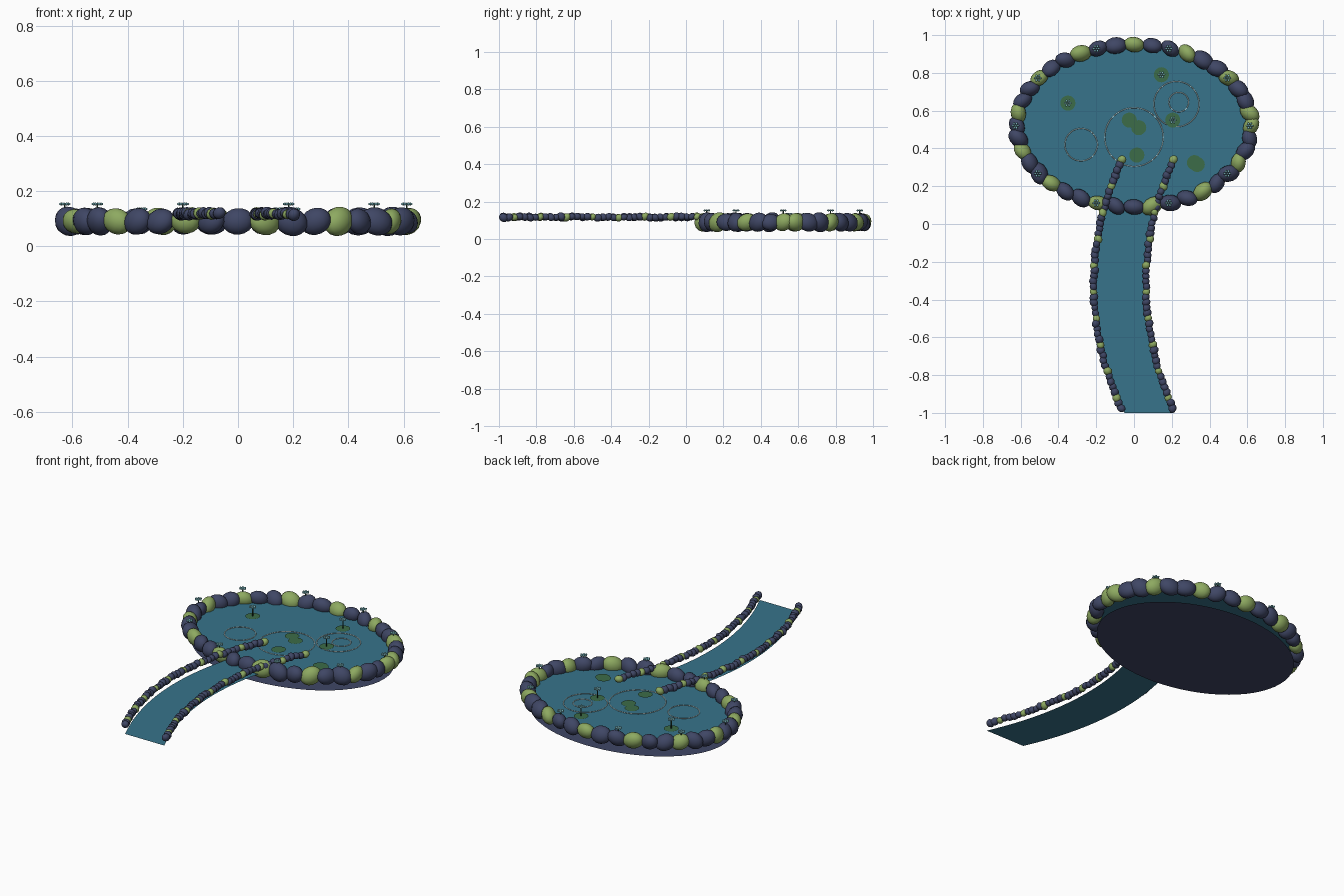
import bpy
import bmesh
import math
import random
from mathutils import Matrix, Vector, Euler

random.seed(4)
if "Cube" in bpy.data.objects:
    bpy.data.objects.remove(bpy.data.objects["Cube"], do_unlink=True)

POND_Y = 0.52
WATER_Z = 0.075


def material(name, r, g, b):
    mat = bpy.data.materials.new(name)
    mat.use_nodes = True
    mat.diffuse_color = (r, g, b, 1)
    mat.node_tree.nodes["Principled BSDF"].inputs["Base Color"].default_value = (r, g, b, 1)
    return mat


WATER = material("water_teal", 0.038, 0.175, 0.26)
SLATE = material("slate_blue", 0.05, 0.062, 0.13)
MOSS = material("moss_green", 0.27, 0.4, 0.12)
PAD = material("lily_pad_green", 0.045, 0.15, 0.065)
STEM = material("stem_green", 0.02, 0.06, 0.03)
PETAL = material("petal_aqua", 0.2, 0.48, 0.52)
RIPPLE = material("ripple_pale", 0.55, 0.68, 0.68)


def finish(bm, name, *mats):
    mesh = bpy.data.meshes.new(name)
    bm.to_mesh(mesh)
    bm.free()
    for mat in mats:
        mesh.materials.append(mat)
    obj = bpy.data.objects.new(name, mesh)
    bpy.context.collection.objects.link(obj)
    return obj


def paint(verts, index):
    for face in {f for v in verts for f in v.link_faces}:
        face.material_index = index
        face.smooth = True


def ellipsoid(bm, place, radii, index, turn=(0, 0, 0), segments=14, rings=9):
    matrix = (Matrix.Translation(place) @ Euler(turn).to_matrix().to_4x4()
              @ Matrix.Diagonal((*radii, 1)))
    made = bmesh.ops.create_uvsphere(bm, u_segments=segments, v_segments=rings,
                                     radius=1, matrix=matrix)
    paint(made["verts"], index)


def disc(bm, place, rx, ry, segments):
    matrix = Matrix.Translation(place) @ Matrix.Diagonal((rx, ry, 1, 1))
    bmesh.ops.create_circle(bm, cap_ends=True, segments=segments, radius=1, matrix=matrix)


def on_rim(angle, z):
    return Vector((0.62 * math.cos(angle), POND_Y + 0.43 * math.sin(angle), z))


def stream_x(y):
    return -0.075 + 0.145 * ((y + 0.32) / 0.66) ** 2


# Pond bed and water surface
for name, z, mat in (("pond_bed", 0, SLATE), ("pond_water", WATER_Z, WATER)):
    bm = bmesh.new()
    disc(bm, (0, POND_Y, z), 0.605, 0.425, 64)
    finish(bm, name, mat)

# Boulders round the rim, every third one mossy
bm = bmesh.new()
COUNT = 40
for i in range(COUNT):
    angle = -math.tau * i / COUNT
    size = random.uniform(0.92, 1.08)
    radii = (0.041 * size, 0.058 * size, 0.048 * size)
    tangent = math.atan2(0.43 * math.cos(angle), -0.62 * math.sin(angle))
    turn = (random.uniform(-0.6, 0.6), random.uniform(-0.5, 0.5),
            tangent + math.pi / 2 + random.uniform(-0.7, 0.7))
    ellipsoid(bm, on_rim(angle, 0.09), radii, 1 if i % 3 == 0 else 0, turn)
finish(bm, "rim_stones", SLATE, MOSS)

# Curved stream ribbon
bm = bmesh.new()
STEPS = 30
rows = []
for i in range(STEPS + 1):
    y = -1 + 1.34 * i / STEPS
    rows.append([bm.verts.new((stream_x(y) + side * 0.13, y, WATER_Z + 0.001))
                 for side in (-1, 1)])
for a, b in zip(rows, rows[1:]):
    bm.faces.new((a[0], a[1], b[1], b[0]))
finish(bm, "stream_water", WATER)

# Pebble borders on both banks of the stream
PEBBLES = 48
for name, side in (("right_bank_pebbles", -1), ("left_bank_pebbles", 1)):
    bm = bmesh.new()
    for i in range(PEBBLES):
        y = 0.34 - 1.315 * i / (PEBBLES - 1)
        place = (stream_x(y) + side * 0.138 + random.uniform(-0.004, 0.004), y,
                 0.117 + random.uniform(-0.004, 0.004))
        size = random.uniform(0.9, 1.1)
        turn = [random.uniform(-0.8, 0.8) for _ in range(3)]
        ellipsoid(bm, place, (0.021 * size, 0.024 * size, 0.019 * size),
                  1 if i % 5 == 0 else 0, turn, 10, 7)
    finish(bm, name, SLATE, MOSS)


# Small blossoms: a thin stem with a ring of round petals
def blossom(bm, place, foot):
    height = place.z - foot
    made = bmesh.ops.create_cone(
        bm, cap_ends=True, segments=6, radius1=0.003, radius2=0.003, depth=height,
        matrix=Matrix.Translation(place - Vector((0, 0, height / 2))))
    paint(made["verts"], 1)
    ellipsoid(bm, place, (0.006, 0.006, 0.005), 0, segments=8, rings=5)
    for k in range(6):
        a = math.tau * k / 6
        offset = Vector((math.cos(a), math.sin(a), 0)) * 0.013
        ellipsoid(bm, place + offset, (0.0085, 0.006, 0.005), 0, (0, 0, a), 8, 5)


bm = bmesh.new()
for i in range(10):
    blossom(bm, on_rim(math.tau * i / 10, 0.153) - Vector((0.008, 0, 0)), 0.11)
finish(bm, "rim_flowers", PETAL, STEM)

# Lily pads, some carrying a blossom
flowering = [(-0.35, 0.64), (0.145, 0.79), (0.205, 0.55)]
plain = [(-0.025, 0.55), (0.025, 0.51), (0.015, 0.365), (0.32, 0.325), (0.335, 0.315)]
pads = bmesh.new()
flowers = bmesh.new()
for i, (x, y) in enumerate(flowering + plain):
    disc(pads, (x, y, WATER_Z + 0.004 + 0.0004 * i), 0.04, 0.04, 20)
for x, y in flowering:
    blossom(flowers, Vector((x, y, 0.135)), WATER_Z)
finish(pads, "lily_pads", PAD)
finish(flowers, "pond_flowers", PETAL, STEM)

# Thin ripple rings
for x, y, radius in ((0, 0.46, 0.155), (-0.28, 0.42, 0.086),
                     (0.225, 0.635, 0.12), (0.237, 0.645, 0.052)):
    bpy.ops.mesh.primitive_torus_add(location=(x, y, WATER_Z + 0.001), major_radius=radius,
                                     minor_radius=0.0025, major_segments=48, minor_segments=6)
    ring = bpy.context.object
    ring.name = "ripple_ring"
    ring.data.materials.append(RIPPLE)
    bpy.ops.object.shade_smooth_by_angle()
